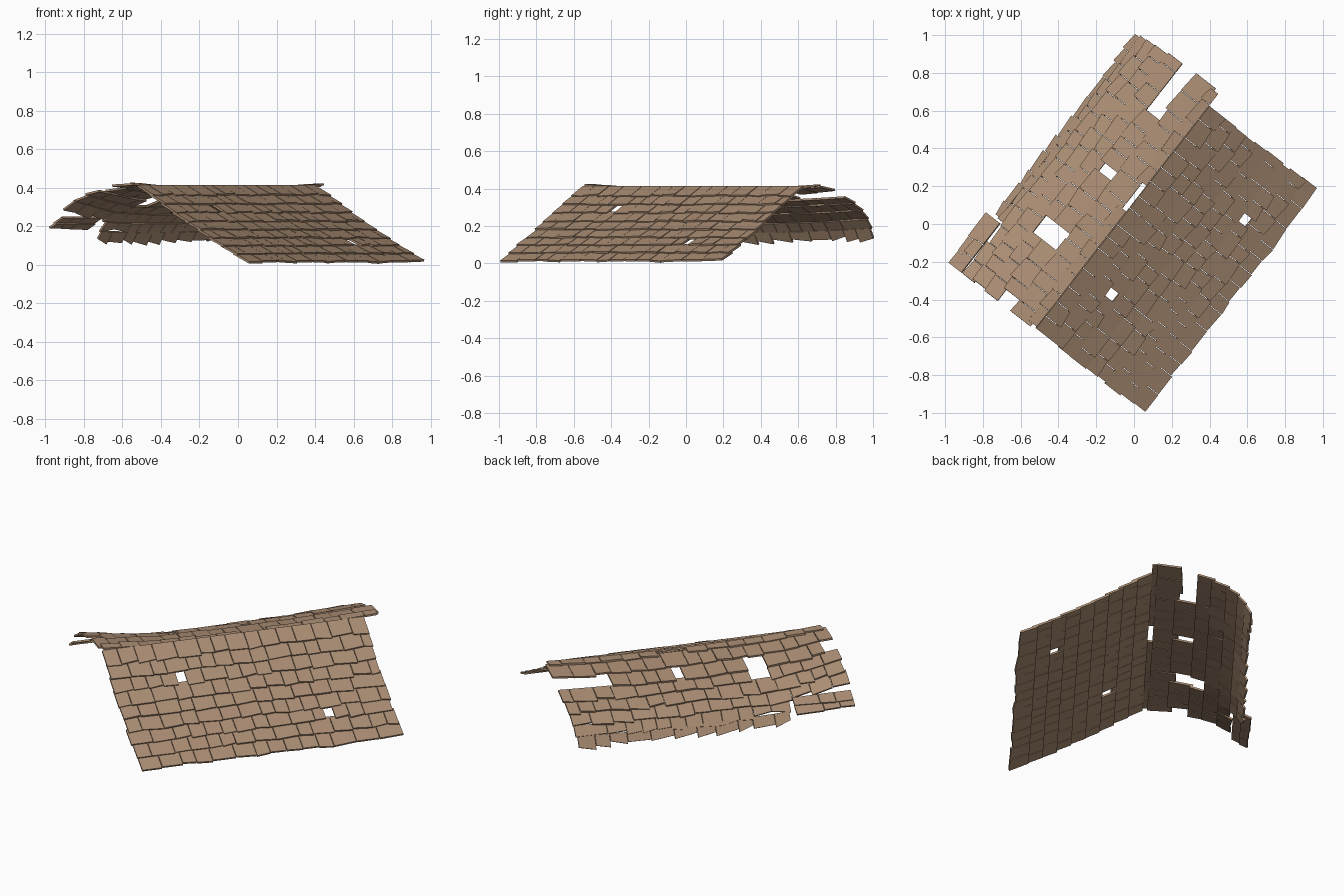
import bpy, bmesh, random
from mathutils import Vector

random.seed(7)
cube = bpy.data.objects.get("Cube")
if cube:
    bpy.data.objects.remove(cube)

# One weathered timber colour
wood = bpy.data.materials.new("weathered_wood")
wood.use_nodes = True
tan = (0.41, 0.27, 0.175, 1)
wood.diffuse_color = tan
shader = wood.node_tree.nodes["Principled BSDF"]
shader.inputs["Base Color"].default_value = tan
shader.inputs["Roughness"].default_value = 0.9

# The ridge runs diagonally: u along it, v across it
ALONG = Vector((0.615, 0.789, 0))
ACROSS = Vector((0.789, -0.615, 0))
THICK = 0.011


def profile(points, d):
    """Height at distance d from the ridge, linear between points."""
    for (d0, z0), (d1, z1) in zip(points, points[1:]):
        if d <= d1:
            break
    return z0 + (z1 - z0) * (d - d0) / (d1 - d0)


def front_height(u, v):
    return profile([(-0.05, 0.39), (0.3, 0.185), (0.65, 0.0)], v)


def back_height(u, v):
    z = profile([(0.08, 0.385), (0.22, 0.355), (0.35, 0.315), (0.48, 0.255),
                 (0.56, 0.19), (0.605, 0.1)], -v)
    lifted_end = min(max((-u - 0.4) / 0.35, 0), 1)
    return z + 0.02 * (u / 0.75) ** 2 - 0.1 * lifted_end * v


def loose_height(u, v):
    return 0.235 + (v + 0.565) * 0.75


def shingle(bm, height, u0, u1, v_top, v_low):
    """A thin board lying on the slope, its lower end resting on the next row."""
    skew = random.uniform(-0.006, 0.006)
    lap = THICK * random.uniform(0.7, 1.3)
    low = v_low + random.uniform(-0.006, 0.006)
    base = []
    for u, v, lift in ((u0, v_top, 0), (u1, v_top, 0),
                       (u1, low + skew, lap), (u0, low - skew, lap)):
        base.append(ALONG * u + ACROSS * v + Vector((0, 0, height(u, v) + lift)))
    normal = (base[1] - base[0]).cross(base[3] - base[0]).normalized()
    if normal.z < 0:
        normal.negate()
    bottom = [bm.verts.new(p) for p in base]
    top = [bm.verts.new(p + normal * THICK) for p in base]
    bm.faces.new(bottom)
    bm.faces.new(top)
    for i in range(4):
        j = (i + 1) % 4
        bm.faces.new((bottom[i], bottom[j], top[j], top[i]))


def shingle_row(bm, height, start, end, v_top, v_low, holes):
    """Fill a row with boards of uneven width, leaving out the missing ones."""
    middle = (v_top + v_low) / 2
    gaps = sorted((h[0], h[1]) for h in holes if h[2] < abs(middle) < h[3])
    spans, left = [], start
    for a, b in gaps:
        spans.append((left, a))
        left = b
    spans.append((left, end))
    upper = v_top - (v_low - v_top) * 0.3
    for a, b in spans:
        u = a
        while u < b - 0.005:
            width = random.uniform(0.075, 0.135)
            edge = b if b - u - width < 0.05 else u + width
            shingle(bm, height, u, edge - 0.003, upper, v_low)
            u = edge


def finish(name, bm):
    bmesh.ops.recalc_face_normals(bm, faces=bm.faces)
    mesh = bpy.data.meshes.new(name)
    bm.to_mesh(mesh)
    bm.free()
    mesh.materials.append(wood)
    obj = bpy.data.objects.new(name, mesh)
    bpy.context.collection.objects.link(obj)


# Front slope: nine even rows with two missing shingles
bm = bmesh.new()
front_holes = [(0.355, 0.405, 0.43, 0.5), (-0.39, -0.34, 0.08, 0.16)]
rows = 9
step = 0.7 / rows
for r in range(rows):
    top = -0.05 + r * step
    ragged = random.uniform(-0.012, 0.012)
    upper_holes = front_holes
    shingle_row(bm, front_height, -0.75 + ragged, 0.745 + ragged,
                top, top + step, upper_holes)
finish("front_roof_slope", bm)

# Back slope: sagging rows, each with its own broken ends
bm = bmesh.new()
back_holes = [(0.03, 0.2, 0.08, 0.13), (-0.36, -0.25, 0.25, 0.41),
              (0.11, 0.16, 0.25, 0.33)]
back_rows = [(0.085, 0.13, -0.745, 0.82), (0.13, 0.235, -0.765, 0.835),
             (0.235, 0.34, -0.69, 0.52), (0.34, 0.415, -0.765, 0.83),
             (0.415, 0.49, -0.755, 0.82), (0.49, 0.545, -0.765, 0.815),
             (0.545, 0.58, -0.42, 0.81), (0.58, 0.605, -0.41, 0.8)]
for near, far, start, end in back_rows:
    shingle_row(bm, back_height, start, end, -near, -far, back_holes)
finish("back_roof_slope", bm)

# Loose strip hanging off the broken end of the back eave
bm = bmesh.new()
for near, far in ((0.57, 0.61), (0.61, 0.645)):
    shingle_row(bm, loose_height, -0.765, -0.43, -near, -far, [])
finish("loose_eave_strip", bm)
